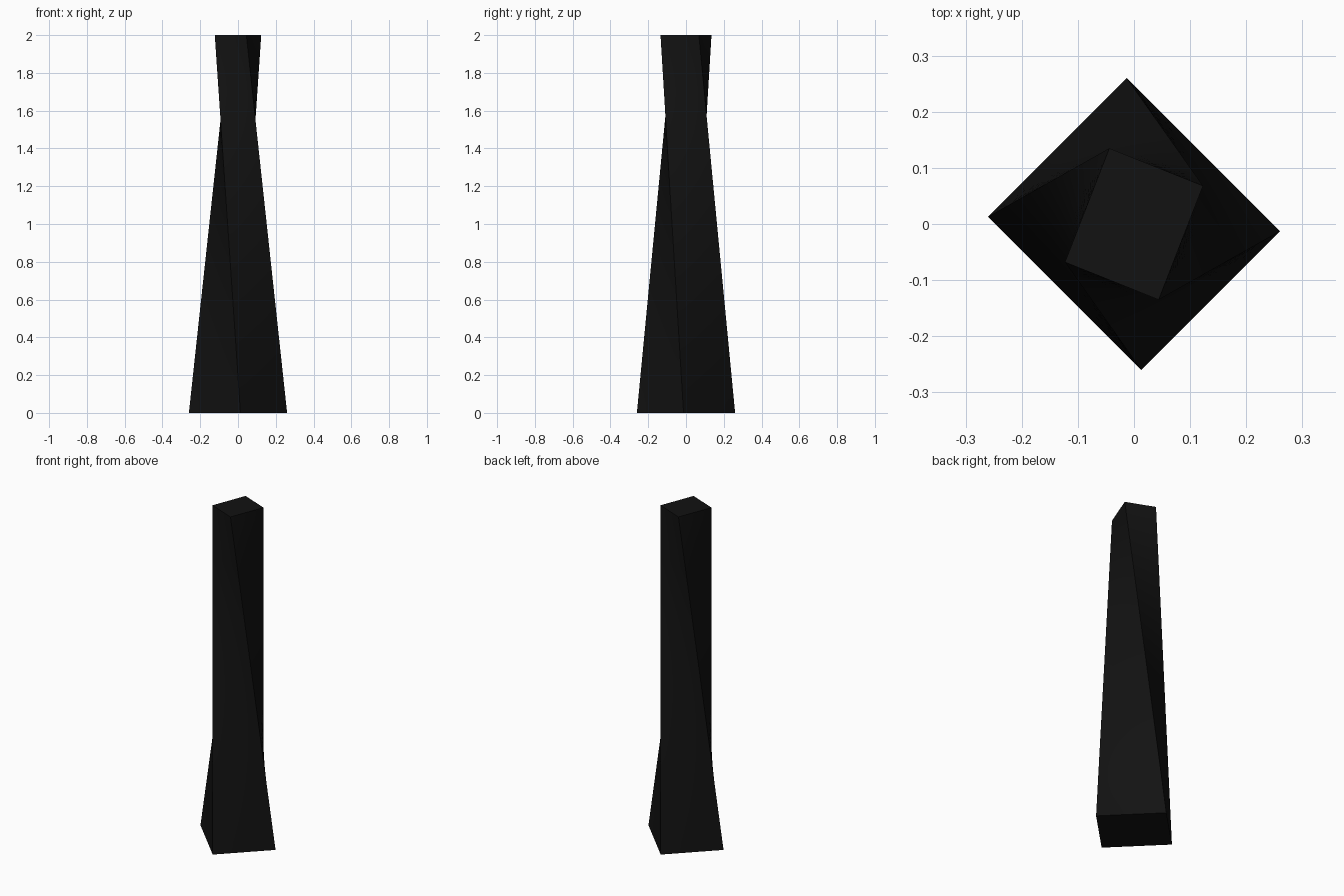
import bpy, bmesh
from mathutils import Vector

if "Cube" in bpy.data.objects:
    bpy.data.objects.remove(bpy.data.objects["Cube"])

HEIGHT = 2.0
LEVELS, SPLIT = 32, 10   # rings up the height, divisions per side

# Base and top rectangles (matching corners, anticlockwise); the top is twisted
base = [Vector(p) for p in ((0.260, -0.013), (-0.013, 0.260), (-0.260, 0.013), (0.013, -0.260))]
top = [Vector(p) for p in ((0.044, -0.135), (0.123, 0.068), (-0.044, 0.135), (-0.123, -0.068))]


def ring(bm, t):
    """One horizontal cross-section at height fraction t."""
    corners = [b.lerp(c, t) for b, c in zip(base, top)]
    verts = []
    for i in range(4):
        for k in range(SPLIT):
            p = corners[i].lerp(corners[(i + 1) % 4], k / SPLIT)
            verts.append(bm.verts.new((p.x, p.y, t * HEIGHT)))
    return verts


# Twisted, tapering pillar: straight ruled sides between the two rectangles
bm = bmesh.new()
rings = [ring(bm, i / LEVELS) for i in range(LEVELS + 1)]
n = 4 * SPLIT
for lo, hi in zip(rings, rings[1:]):
    for i in range(n):
        j = (i + 1) % n
        bm.faces.new((lo[i], lo[j], hi[j], hi[i]))
bm.faces.new(rings[0][::-1])
bm.faces.new(rings[-1])

mesh = bpy.data.meshes.new("twisted_pillar")
bm.to_mesh(mesh)
bm.free()
pillar = bpy.data.objects.new("twisted_pillar", mesh)
bpy.context.collection.objects.link(pillar)

# Smooth sides, sharp corners
bpy.context.view_layer.objects.active = pillar
pillar.select_set(True)
bpy.ops.object.shade_smooth_by_angle(angle=0.52)

# Black finish
black = bpy.data.materials.new("black")
black.diffuse_color = (0.006, 0.006, 0.006, 1)
black.use_nodes = True
black.node_tree.nodes["Principled BSDF"].inputs["Base Color"].default_value = black.diffuse_color
mesh.materials.append(black)
